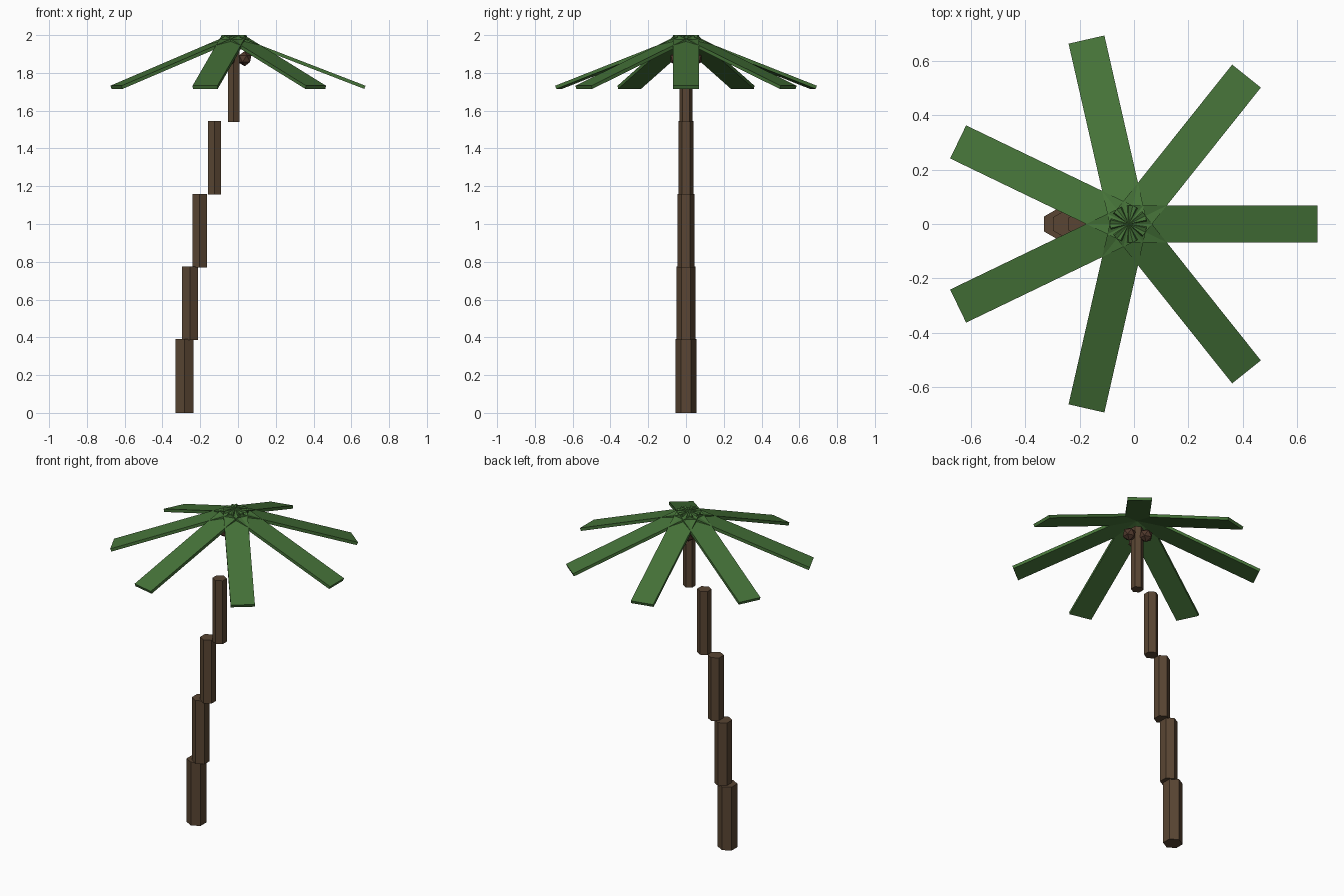
import bpy
from math import radians, sin, cos, pi
from mathutils import Matrix, Vector

if "Cube" in bpy.data.objects:
    bpy.data.objects.remove(bpy.data.objects["Cube"])


def material(name, rgb):
    m = bpy.data.materials.new(name)
    m.diffuse_color = (*rgb, 1)
    m.use_nodes = True
    m.node_tree.nodes["Principled BSDF"].inputs["Base Color"].default_value = m.diffuse_color
    return m


bark = material("bark", (0.10, 0.06, 0.033))
leaf = material("leaf", (0.06, 0.17, 0.04))
husk = material("husk", (0.08, 0.04, 0.025))


def finish(name, mat):
    ob = bpy.context.object
    ob.name = ob.data.name = name
    ob.data.materials.append(mat)
    return ob


CX = -0.02  # crown axis

# trunk: stepped, leaning stack of hexagonal prisms
STEP, H = 0.385, 0.39
for i, x in enumerate((-0.283, -0.254, -0.203, -0.125, -0.023)):
    bpy.ops.mesh.primitive_cylinder_add(vertices=6, radius=0.055 - 0.005 * i, depth=H,
                                        location=(x, 0, STEP * i + H / 2))
    finish(f"trunk_segment_{i + 1}", bark)

# fronds: seven flat slabs sloping down from the crown
WIDTH, THICK, REACH, DROP = 0.135, 0.018, 0.695, 0.268
run = Vector((REACH, 0, -DROP))
tilt = -run.to_track_quat('X', 'Z').to_euler().y
slope = Matrix.Rotation(-tilt, 4, 'Y')
for i in range(7):
    bpy.ops.mesh.primitive_cube_add(size=1)
    ob = finish(f"frond_{i + 1}", leaf)
    ob.data.transform(Matrix.Translation((0.5, 0, -0.5)))
    ob.data.transform(Matrix.Diagonal((run.length, WIDTH, THICK, 1)))
    ob.data.transform(slope)
    ob.location = (CX, 0, 2)
    ob.rotation_euler.z = 2 * pi * i / 7

# nuts: three low-poly balls under the crown
for i in range(3):
    a = radians(120 * i)
    bpy.ops.mesh.primitive_ico_sphere_add(subdivisions=1, radius=0.04,
                                          location=(CX + 0.055 * cos(a), 0.055 * sin(a), 1.875))
    finish(f"nut_{i + 1}", husk)
